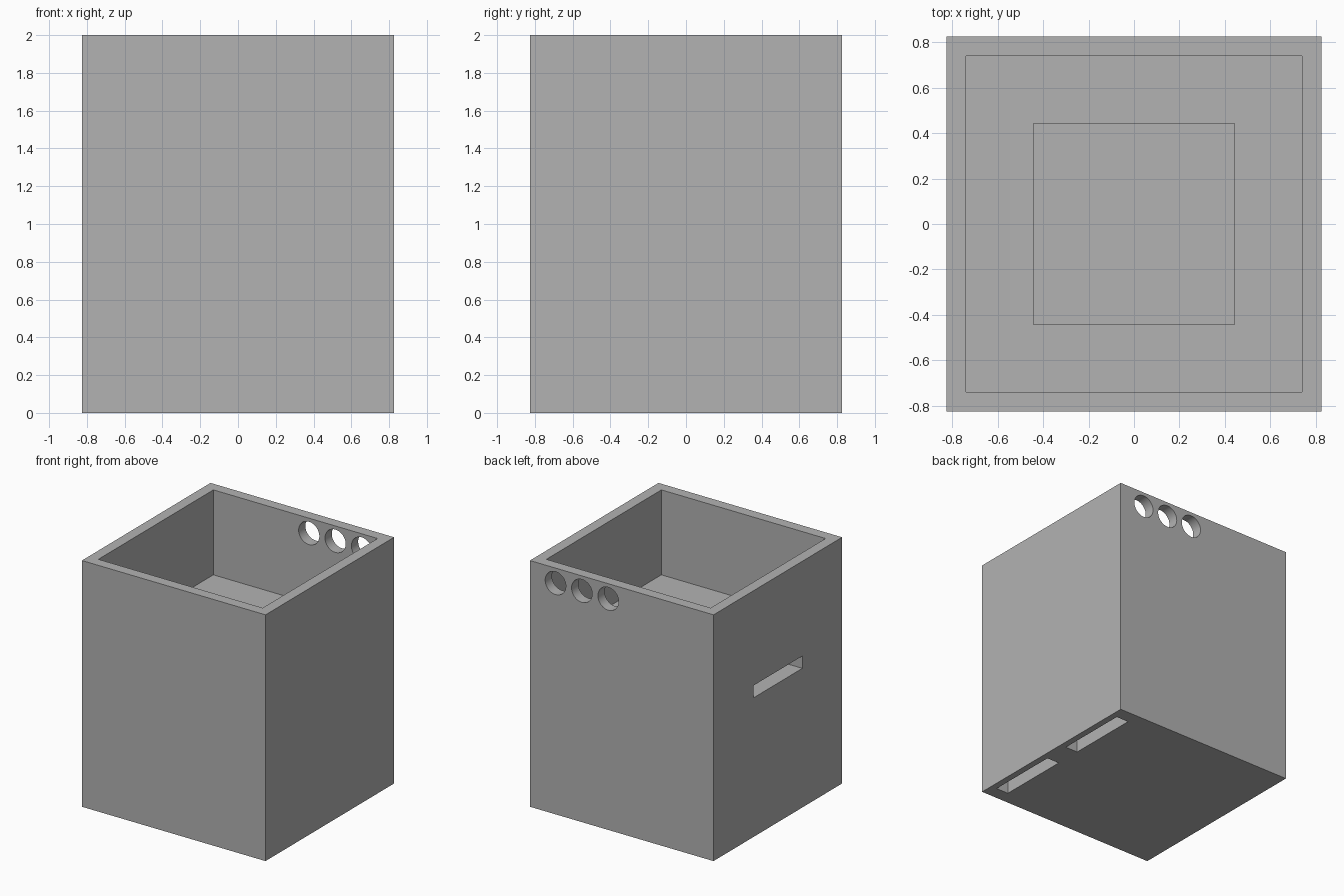
import bpy
from math import radians

# Remove the default cube
old = bpy.data.objects.get("Cube")
if old:
    bpy.data.objects.remove(old, do_unlink=True)

HALF = 0.825      # half width of the body
INNER = 0.738     # half width of the upper compartment
FLOOR = 1.31      # height of the compartment floor

# Single grey material
grey = bpy.data.materials.new("plain_grey")
grey.use_nodes = True
colour = (0.448, 0.448, 0.448, 1)
grey.diffuse_color = colour
grey.node_tree.nodes["Principled BSDF"].inputs["Base Color"].default_value = colour


def box(name, low, high):
    """Axis-aligned box between two corners."""
    centre = [(a + b) / 2 for a, b in zip(low, high)]
    bpy.ops.mesh.primitive_cube_add(size=1, location=centre)
    ob = bpy.context.object
    ob.name = name
    ob.scale = [b - a for a, b in zip(low, high)]
    bpy.ops.object.transform_apply(location=False, rotation=False, scale=True)
    ob.data.materials.append(grey)
    return ob


# Solid body
body = box("box_body", (-HALF, -HALF, 0), (HALF, HALF, 2))

# Upper compartment and the narrower well in its floor
cutters = [
    box("compartment_cutter", (-INNER, -INNER, FLOOR), (INNER, INNER, 2.2)),
    box("well_cutter", (-0.443, -0.443, 0.2), (0.443, 0.443, FLOOR + 0.1)),
    # Side slot running into the well
    box("side_slot_cutter", (-1, -0.315, 1.13), (-0.4, 0.315, 1.23)),
]

# Two slots in the underside, mirrored front to back
for side in (-1, 1):
    near, far = sorted((0.11 * side, 0.715 * side))
    cutters.append(box("base_slot_cutter", (0.66, near, -0.2), (0.772, far, 0.5)))

# Row of three round holes through the back wall
for i in range(3):
    bpy.ops.mesh.primitive_cylinder_add(
        vertices=48, radius=0.093, depth=0.4,
        location=(0.595 - 0.237 * i, 0.78, 1.878), rotation=(radians(90), 0, 0))
    hole = bpy.context.object
    hole.name = "back_hole_cutter"
    hole.data.materials.append(grey)
    cutters.append(hole)

# Cut every opening, then discard the cutters
bpy.context.view_layer.objects.active = body
for cutter in cutters:
    cutter.hide_render = True
    mod = body.modifiers.new(cutter.name, "BOOLEAN")
    mod.operation = "DIFFERENCE"
    mod.solver = "EXACT"
    mod.object = cutter
    bpy.ops.object.modifier_apply(modifier=mod.name)
    bpy.data.objects.remove(cutter, do_unlink=True)

# Smooth hole walls, sharp edges elsewhere
bpy.ops.object.select_all(action="DESELECT")
body.select_set(True)
bpy.ops.object.shade_smooth_by_angle(angle=radians(30))
